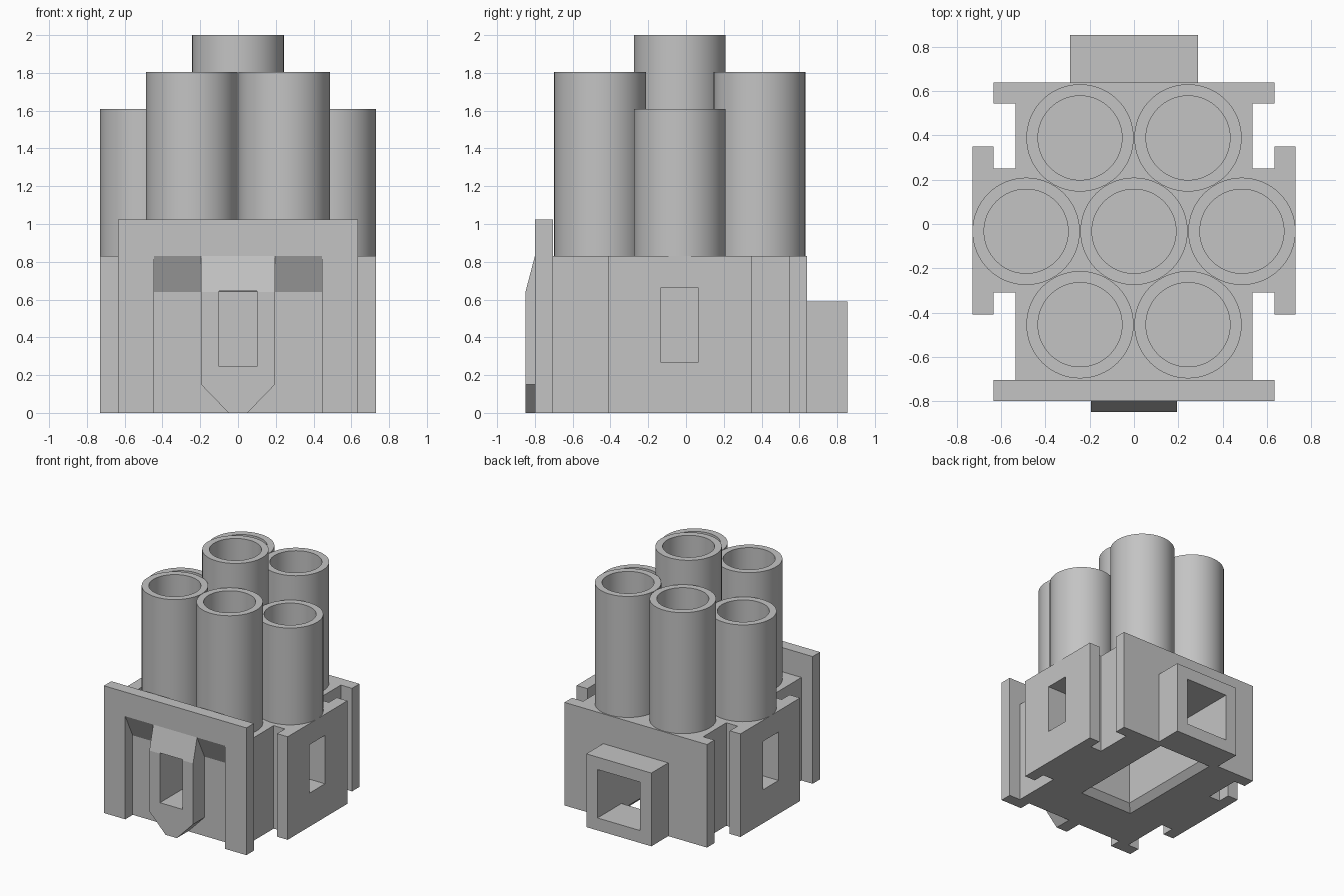
import bpy, bmesh, math
from mathutils import Vector

cube = bpy.data.objects.get("Cube")
if cube:
    bpy.data.objects.remove(cube, do_unlink=True)

grey = bpy.data.materials.new("plain grey")
grey.use_nodes = True
tone = (0.55, 0.55, 0.55, 1)
grey.diffuse_color = tone
grey.node_tree.nodes["Principled BSDF"].inputs["Base Color"].default_value = tone


def make(name, bm):
    bmesh.ops.recalc_face_normals(bm, faces=bm.faces)
    mesh = bpy.data.meshes.new(name)
    bm.to_mesh(mesh)
    bm.free()
    mesh.materials.append(grey)
    ob = bpy.data.objects.new(name, mesh)
    bpy.context.collection.objects.link(ob)
    return ob


def prism(name, outline, axis, start, end):
    """Extrude a 2D outline along x, y or z."""
    place = {"x": lambda a, b: (start, a, b),
             "y": lambda a, b: (a, start, b),
             "z": lambda a, b: (a, b, start)}[axis]
    shift = Vector([(end - start) * (axis == k) for k in "xyz"])
    bm = bmesh.new()
    face = bm.faces.new([bm.verts.new(place(a, b)) for a, b in outline])
    ext = bmesh.ops.extrude_face_region(bm, geom=[face])
    moved = [v for v in ext["geom"] if isinstance(v, bmesh.types.BMVert)]
    bmesh.ops.translate(bm, verts=moved, vec=shift)
    return make(name, bm)


def box(name, x, y, z):
    outline = [(x[0], y[0]), (x[1], y[0]), (x[1], y[1]), (x[0], y[1])]
    return prism(name, outline, "z", *z)


def cut(target, *cutters):
    bpy.context.view_layer.objects.active = target
    for c in cutters:
        c.hide_render = True
        mod = target.modifiers.new("cut", "BOOLEAN")
        mod.operation, mod.solver, mod.object = "DIFFERENCE", "EXACT", c
        bpy.ops.object.modifier_apply(modifier=mod.name)


# Housing block with side grip panels and a back flange
BASE = 0.83
half = [(0.535, -0.705), (0.535, -0.31), (0.635, -0.31), (0.635, -0.41),
        (0.73, -0.41), (0.73, 0.35), (0.635, 0.35), (0.635, 0.25),
        (0.535, 0.25), (0.535, 0.545), (0.635, 0.545), (0.635, 0.64)]
housing = prism("housing", half + [(-x, y) for x, y in reversed(half)], "z", 0, BASE)
socket = box("back_socket", (-0.29, 0.29), (0.64, 0.855), (0, 0.59))

# Front plate with a sloped recess, and the latch tab inside it
plate = box("front_plate", (-0.635, 0.635), (-0.80, -0.705), (0, 1.025))
latch_half = [(0.05, 0), (0.195, 0.15), (0.195, BASE)]
latch = prism("latch_tab", latch_half + [(-x, z) for x, z in reversed(latch_half)],
              "y", -0.85, -0.705)

# Cutters
recess = prism("recess_cutter", [(-0.69, -0.1), (-0.69, 0.61), (-0.9, 1.03), (-0.9, -0.1)],
               "x", -0.445, 0.445)
slope = prism("slope_cutter", [(-0.9, 0.45), (-0.75, 1.02), (-1, 1.02)], "x", -0.4, 0.4)
cavity = prism("cavity_cutter", [(-0.28, -0.1), (0.55, -0.1), (0.55, 0.1), (1, 0.1),
                                 (1, 0.49), (-0.28, 0.49)], "x", -0.19, 0.19)
chamfer = box("chamfer_cutter", (-0.29, 0.29), (-0.38, 0.65), (-0.05, 0.06))
for v in chamfer.data.vertices:
    if v.co.z > 0:
        v.co.x -= math.copysign(0.11, v.co.x)
        v.co.y -= math.copysign(0.11, v.co.y)
front_hole = box("front_hole_cutter", (-0.1, 0.1), (-1, -0.55), (0.245, 0.645))
side_holes = [box("side_hole_cutter", (min(s * 0.45, s), max(s * 0.45, s)),
                  (-0.135, 0.065), (0.27, 0.66)) for s in (-1, 1)]

cut(plate, recess)
cut(latch, slope, front_hole)
cut(housing, cavity, chamfer, front_hole, *side_holes)
cut(socket, cavity)
for c in (recess, slope, cavity, chamfer, front_hole, *side_holes):
    bpy.data.objects.remove(c, do_unlink=True)


# Hollow tubes in a hexagonal cluster with three heights
def tube(name, x, y, top):
    outer, inner = 0.2425, 0.19
    bm = bmesh.new()
    pts = [(outer, BASE), (outer, top), (inner, top), (inner, BASE)]
    ring = [bm.verts.new((r, 0, z)) for r, z in pts]
    edges = [bm.edges.new((ring[i], ring[(i + 1) % 4])) for i in range(4)]
    bmesh.ops.spin(bm, geom=ring + edges, cent=(0, 0, 0), axis=(0, 0, 1),
                   angle=math.tau, steps=64)
    bmesh.ops.remove_doubles(bm, verts=bm.verts, dist=0.0005)
    ob = make(name, bm)
    ob.location = (x, y, 0)
    bpy.ops.object.select_all(action="DESELECT")
    ob.select_set(True)
    bpy.context.view_layer.objects.active = ob
    bpy.ops.object.shade_smooth_by_angle(angle=math.radians(30))


tube("centre_tube", 0, -0.033, 2.0)
for side, s in (("left", 1), ("right", -1)):
    tube(side + "_outer_tube", s * 0.4875, -0.033, 1.61)
    tube(side + "_front_tube", s * 0.244, -0.455, 1.805)
    tube(side + "_back_tube", s * 0.244, 0.389, 1.805)
